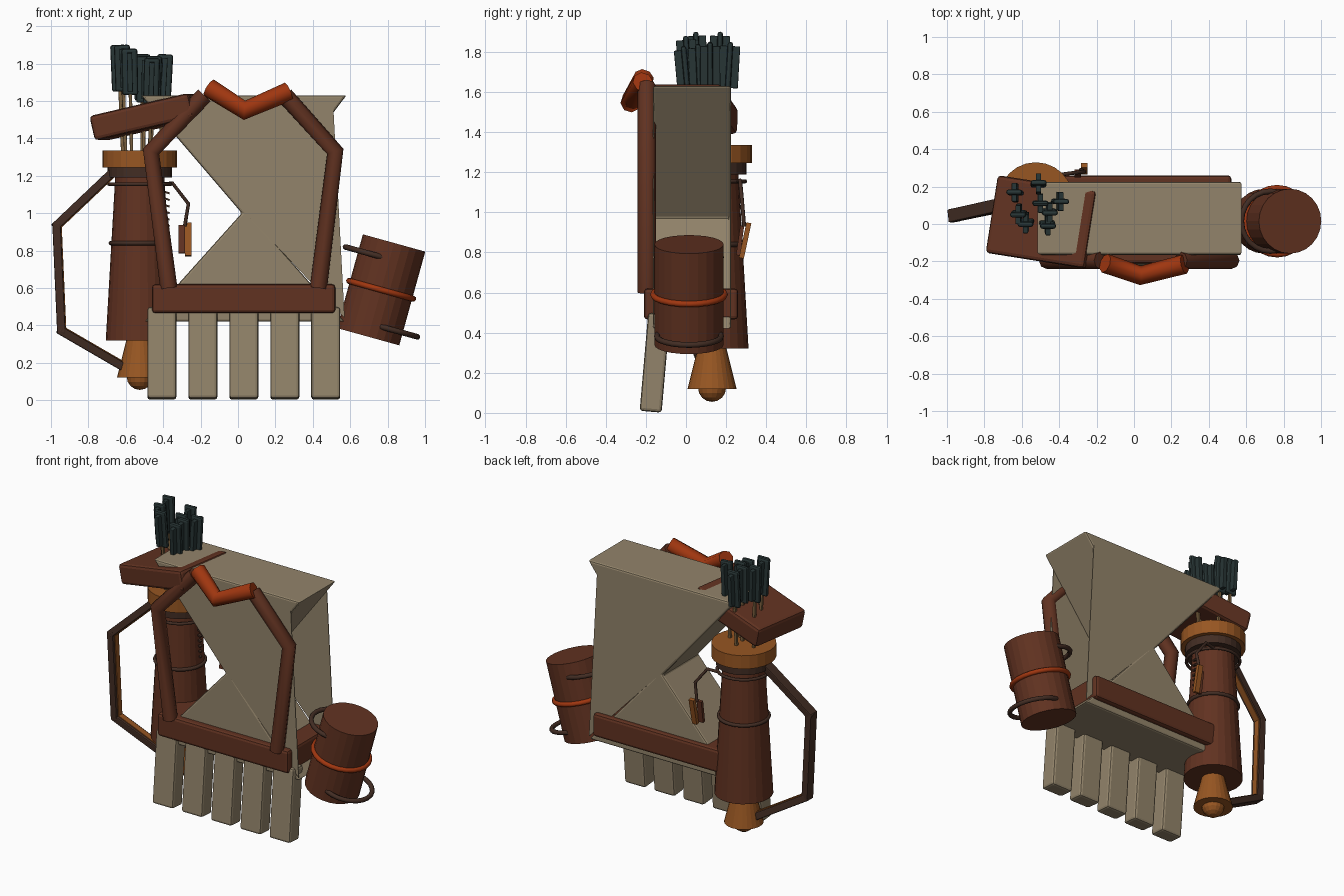
import bpy, bmesh, math
from mathutils import Vector, Matrix

if "Cube" in bpy.data.objects:
    bpy.data.objects.remove(bpy.data.objects["Cube"])


def material(name, rgb):
    m = bpy.data.materials.new(name)
    m.use_nodes = True
    m.diffuse_color = (*rgb, 1)
    m.node_tree.nodes["Principled BSDF"].inputs["Base Color"].default_value = (*rgb, 1)
    return m


LINEN = material("linen", (0.29, 0.23, 0.145))
LEATHER = material("leather", (0.12, 0.032, 0.015))
DARK = material("dark_leather", (0.055, 0.026, 0.017))
RED = material("red_cloth", (0.35, 0.037, 0.005))
AMBER = material("amber_wood", (0.31, 0.093, 0.016))
SLATE = material("slate_feather", (0.021, 0.036, 0.036))
SHAFT = material("pale_wood", (0.2, 0.12, 0.05))


def add(name, bm, mat, matrix=Matrix(), bevel=0):
    bmesh.ops.recalc_face_normals(bm, faces=bm.faces)
    me = bpy.data.meshes.new(name)
    bm.to_mesh(me)
    bm.free()
    me.materials.append(mat)
    ob = bpy.data.objects.new(name, me)
    ob.matrix_world = matrix
    bpy.context.collection.objects.link(ob)
    if bevel:
        mod = ob.modifiers.new("soft_edge", "BEVEL")
        mod.width = bevel
        mod.segments = 2
    return ob


def box(name, size, mat, matrix, bevel=0):
    bm = bmesh.new()
    bmesh.ops.create_cube(bm, size=1, matrix=Matrix.Diagonal((*size, 1)))
    return add(name, bm, mat, matrix, bevel)


def at(x, y, z, rx=0, ry=0, rz=0):
    turn = Matrix.Identity(4)
    for angle, axis in ((rx, "X"), (ry, "Y"), (rz, "Z")):
        turn = Matrix.Rotation(math.radians(angle), 4, axis) @ turn
    return Matrix.Translation((x, y, z)) @ turn


def prism(name, points, y0, y1, mat, bevel=0):
    bm = bmesh.new()
    face = bm.faces.new([bm.verts.new((x, y0, z)) for x, z in points])
    ext = bmesh.ops.extrude_face_region(bm, geom=[face])
    verts = [v for v in ext["geom"] if isinstance(v, bmesh.types.BMVert)]
    bmesh.ops.translate(bm, verts=verts, vec=(0, y1 - y0, 0))
    return add(name, bm, mat, bevel=bevel)


def cone(name, r0, r1, z0, z1, mat, matrix, sides=24):
    bm = bmesh.new()
    bmesh.ops.create_cone(bm, cap_ends=True, segments=sides, radius1=r0, radius2=r1,
                          depth=z1 - z0, matrix=Matrix.Translation((0, 0, (z0 + z1) / 2)))
    return add(name, bm, mat, matrix)


def tube(name, points, radius, mat, closed=False, matrix=Matrix()):
    cu = bpy.data.curves.new(name, "CURVE")
    cu.dimensions = "3D"
    cu.bevel_depth = radius
    cu.bevel_resolution = 2
    cu.use_fill_caps = True
    sp = cu.splines.new("POLY")
    sp.points.add(len(points) - 1)
    for p, co in zip(sp.points, points):
        p.co = (*co, 1)
    sp.use_cyclic_u = closed
    cu.materials.append(mat)
    ob = bpy.data.objects.new(name, cu)
    ob.matrix_world = matrix
    bpy.context.collection.objects.link(ob)
    return ob


def ring(name, r, thick, mat, matrix):
    pts = [(r * math.cos(a * math.tau / 24), r * math.sin(a * math.tau / 24), 0) for a in range(24)]
    return tube(name, pts, thick, mat, True, matrix)


def beam(name, a, b, width, depth, mat):
    a, b = Vector(a), Vector(b)
    z = (b - a).normalized()
    x = Vector((0, 1, 0)).cross(z).normalized()
    y = z.cross(x)
    m = Matrix((x, y, z)).transposed().to_4x4()
    m.translation = (a + b) / 2
    return box(name, (width, depth, (b - a).length + width * 0.7), mat, m, width * 0.15)


# Pinched tunic, with flat sheets closing one side of the waist
prism("tunic", [(-0.52, 1.63), (0.58, 1.63), (0.08, 0.97), (0.57, 0.42), (-0.5, 0.42), (0.02, 1.0)],
      -0.165, 0.225, LINEN, 0.012)
for label, y in (("front", -0.165), ("back", 0.22)):
    prism("tunic_sheet_" + label, [(0.51, 1.56), (0.04, 1.0), (0.57, 0.44)], y, y + 0.005, LINEN)

# Belt and hanging flaps
box("belt", (0.98, 0.47, 0.155), LEATHER, at(0.03, 0.025, 0.543), 0.018)
for i in range(5):
    box(f"skirt_flap_{i + 1}", (0.155, 0.11, 0.49), LINEN, at(-0.407 + i * 0.219, -0.155, 0.25, rx=-5), 0.015)

# Chest straps and the red collar knot
tube("right_strap", [(-0.37, -0.195, 0.6), (-0.465, -0.195, 1.33), (-0.18, -0.195, 1.63)], 0.046, LEATHER)
tube("left_strap", [(0.43, -0.195, 0.6), (0.52, -0.195, 1.33), (0.25, -0.195, 1.63)], 0.046, LEATHER)
tube("red_collar", [(-0.155, -0.21, 1.67), (0.035, -0.275, 1.55), (0.27, -0.215, 1.65)], 0.052, RED)

# Shoulder pad
box("shoulder_pad", (0.55, 0.42, 0.135), LEATHER, at(-0.485, 0.01, 1.515, ry=-13, rz=-9), 0.02)

# Quiver
Q = at(-0.525, 0.13, 0)
cone("quiver_body", 0.182, 0.13, 0.32, 1.22, LEATHER, Q)
cone("quiver_rim", 0.2, 0.2, 1.245, 1.335, AMBER, Q)
cone("quiver_neck", 0.172, 0.172, 1.19, 1.245, DARK, Q)
cone("quiver_foot", 0.122, 0.07, 0.12, 0.33, AMBER, Q)
bm = bmesh.new()
bmesh.ops.create_uvsphere(bm, u_segments=16, v_segments=8, radius=0.07)
add("quiver_tip", bm, AMBER, at(-0.525, 0.13, 0.125))
ring("quiver_band", 0.155, 0.012, DARK, at(-0.525, 0.13, 0.84))
ring("quiver_cord", 0.165, 0.01, DARK, at(-0.525, 0.13, 1.155))
for i in range(7):
    box(f"lacing_{i + 1}", (0.03, 0.02, 0.01), DARK, at(-0.38, 0.13, 0.9 + i * 0.035, ry=20))

# Hanging charm
tube("charm_cord", [(-0.42, 0.26, 1.155), (-0.35, 0.27, 1.16), (-0.265, 0.28, 1.05), (-0.285, 0.29, 0.93)],
     0.01, DARK)
box("charm_leather", (0.035, 0.02, 0.15), LEATHER, at(-0.3, 0.27, 0.86, rx=-8))
box("charm_amber", (0.035, 0.025, 0.18), AMBER, at(-0.265, 0.295, 0.86, rx=-12))

# Arrows: foot offset, head position and height
arrows = [(-0.64, 0.17, 1.87), (-0.51, 0.22, 1.82), (-0.5, 0.11, 1.81), (-0.39, 0.12, 1.82),
          (-0.62, 0.05, 1.87), (-0.58, 0.0, 1.85), (-0.46, -0.01, 1.8), (-0.45, 0.06, 1.81)]
for i, (x, y, top) in enumerate(arrows):
    head = Vector((x, y, top))
    foot = Vector((-0.525 + (x + 0.525) * 0.75, 0.13 + (y - 0.13) * 0.6, 1.2))
    beam(f"arrow_shaft_{i + 1}", foot, head, 0.018, 0.018, SHAFT)
    low = head.lerp(foot, 0.19 / (head - foot).length)
    beam(f"fletching_a_{i + 1}", low, head, 0.028, 0.1, SLATE)
    beam(f"fletching_b_{i + 1}", low, head, 0.085, 0.028, SLATE)

# Bow with an amber inner face
bow = [(-0.6, 0.12, 0.17), (-0.945, 0.05, 0.37), (-0.97, 0.045, 0.935), (-0.68, 0.11, 1.21)]
centre = Vector((-0.6, 0.12, 0.68))
for i in range(3):
    a, b = Vector(bow[i]), Vector(bow[i + 1])
    beam(f"bow_limb_{i + 1}", a, b, 0.045, 0.07, DARK)
    shift = (centre - (a + b) / 2).normalized() * 0.022
    beam(f"bow_inlay_{i + 1}", a + shift, b + shift, 0.012, 0.04, AMBER)

# Tilted canister with bands
C = at(0.765, 0.015, 0.59, ry=15.5)
cone("canister", 0.173, 0.173, -0.26, 0.26, LEATHER, C)
ring("canister_red_band", 0.178, 0.016, RED, C)
ring("canister_upper_hoop", 0.16, 0.015, DARK, C @ Matrix.Translation((-0.085, 0, 0.17)))
ring("canister_lower_hoop", 0.16, 0.015, DARK, C @ Matrix.Translation((0.095, 0, -0.19)))
